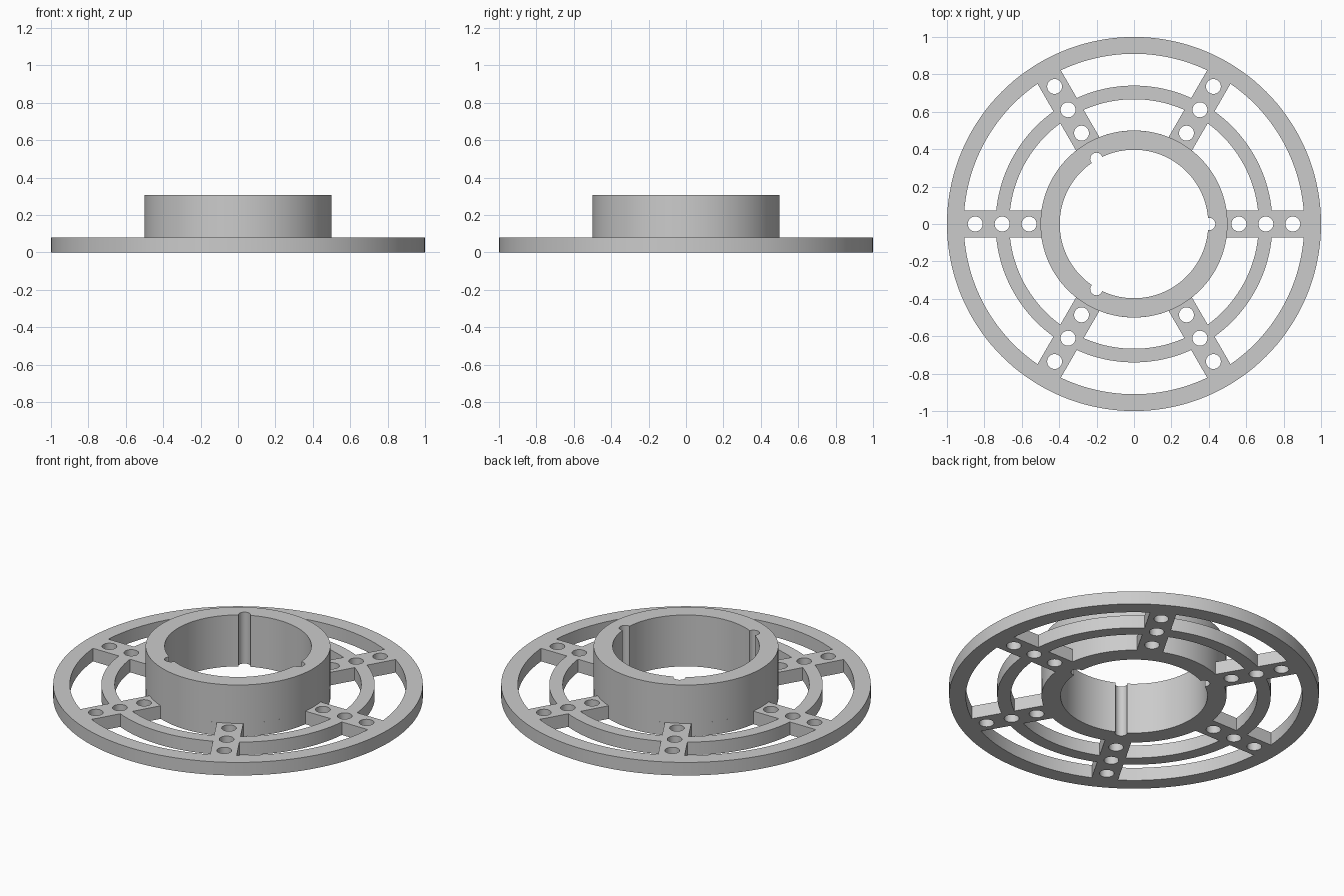
import bpy
import bmesh
from math import sin, cos, pi, asin, acos, atan2, tau, radians

cube = bpy.data.objects.get("Cube")
if cube:
    bpy.data.objects.remove(cube)

PLATE_TOP, HUB_TOP = 0.078, 0.307
HUB_R, BORE_R, SPOKE_HALF = 0.5, 0.397, 0.072
NOTCH_POS, NOTCH_R = 0.402, 0.033

grey = bpy.data.materials.new("light grey")
grey.use_nodes = True
COLOUR = (0.6, 0.6, 0.6, 1)
grey.diffuse_color = COLOUR
grey.node_tree.nodes["Principled BSDF"].inputs["Base Color"].default_value = COLOUR


def arc(radius, start, end, steps, cx=0, cy=0):
    """Points along an arc, both ends included."""
    angles = [start + (end - start) * i / steps for i in range(steps + 1)]
    return [(cx + radius * cos(a), cy + radius * sin(a)) for a in angles]


def circle(radius, steps, cx=0, cy=0):
    return arc(radius, 0, tau, steps, cx, cy)[:-1]


def turn(points, angle):
    return [(x * cos(angle) - y * sin(angle), x * sin(angle) + y * cos(angle))
            for x, y in points]


def window(inner, outer):
    """Opening between two neighbouring parallel-sided spokes."""
    a, b = asin(SPOKE_HALF / inner), asin(SPOKE_HALF / outer)
    return arc(outer, b, pi / 3 - b, 24) + arc(inner, pi / 3 - a, a, 24)


def bore():
    """Round bore with three rounded keyways."""
    x = (BORE_R ** 2 + NOTCH_POS ** 2 - NOTCH_R ** 2) / (2 * NOTCH_POS)
    a = acos(x / BORE_R)
    p = atan2(BORE_R * sin(a), x - NOTCH_POS)
    third = arc(NOTCH_R, -p, p, 16, NOTCH_POS)
    third += arc(BORE_R, a, tau / 3 - a, 40)[1:-1]
    return [pt for k in range(3) for pt in turn(third, k * tau / 3)]


def extrude_outline(name, outlines, bottom, top):
    """Solid from an outer outline and the holes inside it."""
    curve = bpy.data.curves.new(name, "CURVE")
    curve.dimensions = "2D"
    curve.fill_mode = "BOTH"
    curve.extrude = (top - bottom) / 2
    for points in outlines:
        spline = curve.splines.new("POLY")
        spline.points.add(len(points) - 1)
        for p, (x, y) in zip(spline.points, points):
            p.co = (x, y, 0, 1)
        spline.use_cyclic_u = True
    source = bpy.data.objects.new(name + "_outline", curve)
    bpy.context.collection.objects.link(source)
    graph = bpy.context.evaluated_depsgraph_get()
    mesh = bpy.data.meshes.new_from_object(source.evaluated_get(graph))
    bpy.data.objects.remove(source)

    bm = bmesh.new()
    bm.from_mesh(mesh)
    bmesh.ops.remove_doubles(bm, verts=bm.verts, dist=0.0001)
    bmesh.ops.translate(bm, verts=bm.verts, vec=(0, 0, (top + bottom) / 2))
    bmesh.ops.recalc_face_normals(bm, faces=bm.faces)
    bm.to_mesh(mesh)
    bm.free()
    mesh.materials.clear()
    mesh.materials.append(grey)
    obj = bpy.data.objects.new(name, mesh)
    bpy.context.collection.objects.link(obj)
    bpy.ops.object.select_all(action="DESELECT")
    obj.select_set(True)
    bpy.context.view_layer.objects.active = obj
    bpy.ops.object.shade_smooth_by_angle(angle=radians(30))
    return obj


# Flange: outer ring, middle ring and six drilled spokes
openings = []
for k in range(6):
    angle = k * pi / 3
    openings += [turn(window(HUB_R, 0.667), angle),
                 turn(window(0.74, 0.91), angle)]
    openings += [turn(circle(0.04, 32, r), angle) for r in (0.561, 0.705, 0.849)]
extrude_outline("spoked_flange", [circle(1, 144), bore()] + openings, 0, PLATE_TOP)

# Raised hub with the keyed bore
extrude_outline("hub", [circle(HUB_R, 120), bore()], PLATE_TOP, HUB_TOP)
